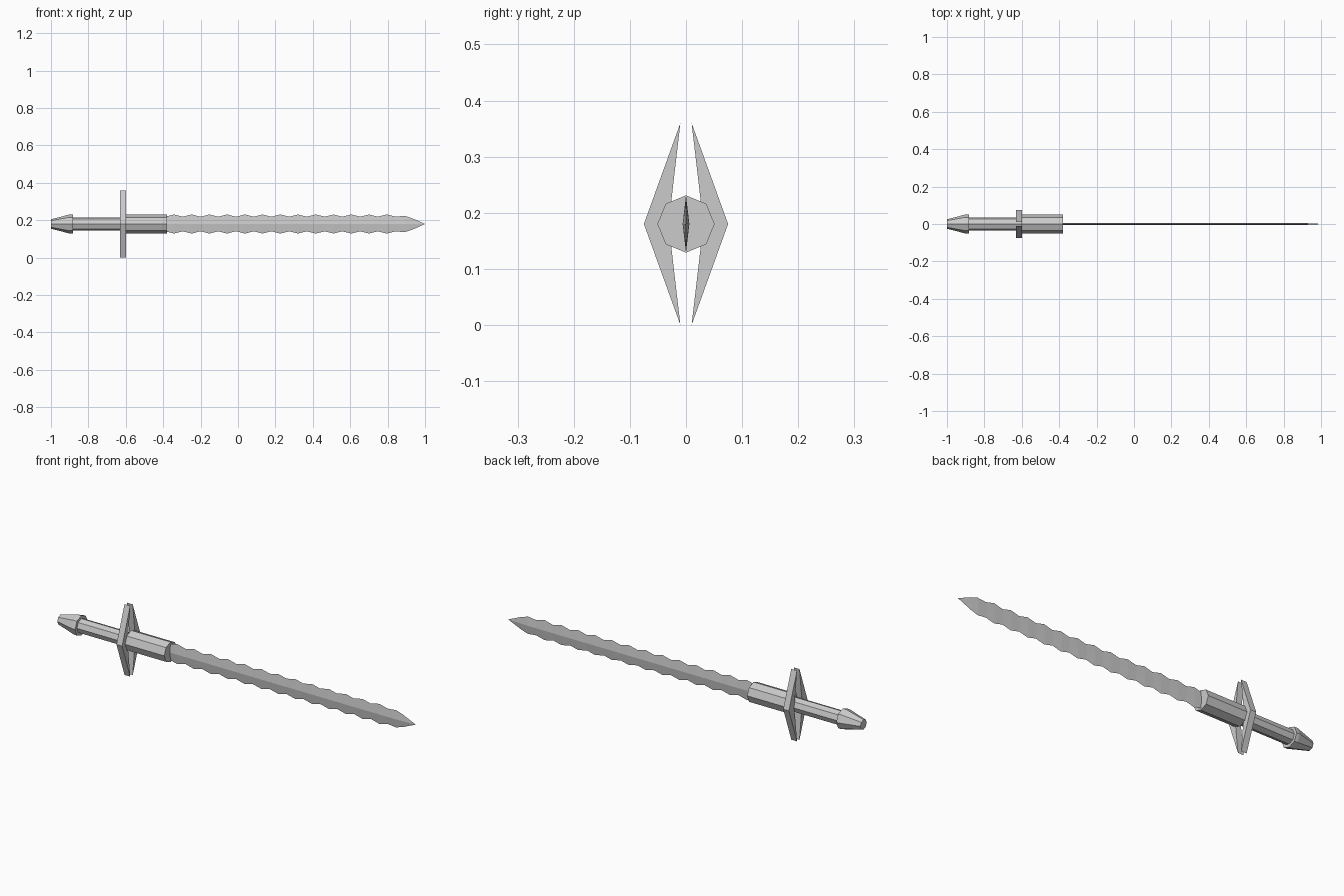
import bpy, bmesh, math

if "Cube" in bpy.data.objects:
    bpy.data.objects.remove(bpy.data.objects["Cube"])

Z = 0.18  # height of the sword's axis


def make(name, verts, faces):
    mesh = bpy.data.meshes.new(name)
    mesh.from_pydata(verts, [], faces)
    bm = bmesh.new()
    bm.from_mesh(mesh)
    bmesh.ops.recalc_face_normals(bm, faces=bm.faces)
    bm.to_mesh(mesh)
    bm.free()
    obj = bpy.data.objects.new(name, mesh)
    bpy.context.collection.objects.link(obj)
    return obj


def loft(name, rings):
    """Skin equal-length closed rings and cap both ends."""
    n = len(rings[0])
    verts = [v for r in rings for v in r]
    faces = [(i * n + j, i * n + (j + 1) % n, (i + 1) * n + (j + 1) % n, (i + 1) * n + j)
             for i in range(len(rings) - 1) for j in range(n)]
    faces += [tuple(range(n)), tuple(range(len(verts) - n, len(verts)))]
    return make(name, verts, faces)


def octagon(x, r):
    return [(x, r * math.sin(k * math.pi / 4), Z + r * math.cos(k * math.pi / 4)) for k in range(8)]


# Octagonal pommel, grip and collar
loft("pommel", [octagon(x, r) for x, r in ((-1, 0.025), (-0.9, 0.051), (-0.882, 0.051), (-0.882, 0.036))])
loft("grip", [octagon(-0.89, 0.036), octagon(-0.6, 0.036)])
loft("collar", [octagon(-0.602, 0.051), octagon(-0.38, 0.051)])

# Two mirrored chevron guard bars
for side, label in ((-1, "left"), (1, "right")):
    outline = [(0.01, 0.18), (0.075, 0), (0.01, -0.18), (0.031, 0)]
    loft("guard_" + label, [[(x, side * y, Z + z) for y, z in outline] for x in (-0.632, -0.6)])

# Wavy blade: diamond sections whose edges widen and narrow, then a tapered tip
X0, X1, STEPS = -0.39, 0.89, 27
sections = [(X0 + (X1 - X0) * i / STEPS, 0.051 if i % 2 else 0.039, 0.006) for i in range(STEPS + 1)]
sections[-1] = (X1, 0.044, 0.006)
sections.append((0.93, 0.031, 0.004))
sections.append((1.0, 0.0005, 0.0005))
loft("blade", [[(x, 0, Z + h), (x, t, Z), (x, 0, Z - h), (x, -t, Z)] for x, h, t in sections])
